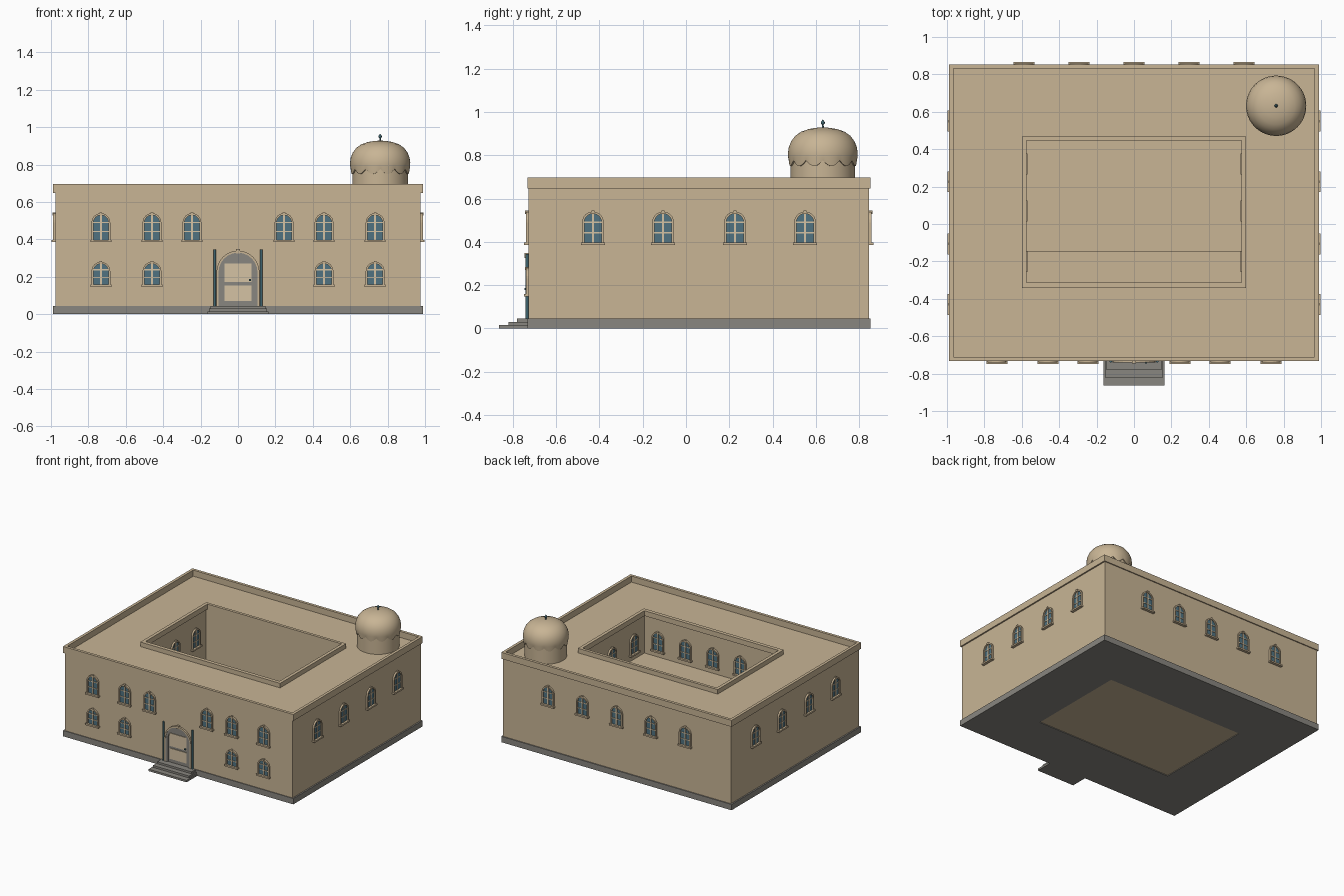
import bpy, bmesh, math
from mathutils import Matrix

cube = bpy.data.objects.get("Cube")
if cube:
    bpy.data.objects.remove(cube, do_unlink=True)


def material(name, rgb):
    m = bpy.data.materials.new(name)
    m.use_nodes = True
    m.diffuse_color = (*rgb, 1)
    m.node_tree.nodes["Principled BSDF"].inputs["Base Color"].default_value = (*rgb, 1)
    return m


SAND = material("sandstone", (0.58, 0.46, 0.30))
STONE = material("grey stone", (0.25, 0.24, 0.215))
GLASS = material("blue glass", (0.08, 0.17, 0.22))
TEAL = material("teal metal", (0.05, 0.13, 0.16))
CREAM = material("cream panel", (0.66, 0.54, 0.37))
MATS = [SAND, STONE, GLASS, TEAL, CREAM]


def add_box(bm, x, y, z, mat):
    """Box from (low, high) pairs."""
    size = Matrix.Diagonal((x[1] - x[0], y[1] - y[0], z[1] - z[0], 1))
    mid = Matrix.Translation((sum(x) / 2, sum(y) / 2, sum(z) / 2))
    made = bmesh.ops.create_cube(bm, size=1, matrix=mid @ size)
    for f in {f for v in made["verts"] for f in v.link_faces}:
        f.material_index = MATS.index(mat)


def arch(width, z0, top, steps=12):
    """Round-headed outline in x and z, starting at lower right."""
    r = width / 2
    pts = [(r, z0)]
    pts += [(r * math.cos(math.pi * i / steps), top - r + r * math.sin(math.pi * i / steps))
            for i in range(steps + 1)]
    return pts + [(-r, z0)]


def add_panel(bm, pts, y0, y1, mat):
    front = [bm.verts.new((x, y0, z)) for x, z in pts]
    back = [bm.verts.new((x, y1, z)) for x, z in pts]
    faces = [bm.faces.new(front), bm.faces.new(back[::-1])]
    for i in range(len(pts)):
        j = (i + 1) % len(pts)
        faces.append(bm.faces.new((front[j], front[i], back[i], back[j])))
    for f in faces:
        f.material_index = MATS.index(mat)


def add_arch_frame(bm, outer, inner, y0, y1, mat):
    """Band between two matching arch outlines, open at the bottom."""
    rows = [[bm.verts.new((x, y, z)) for x, z in pts]
            for pts, y in ((outer, y1), (outer, y0), (inner, y0), (inner, y1))]
    for i in range(len(outer) - 1):
        for a in range(4):
            b = (a + 1) % 4
            f = bm.faces.new((rows[a][i], rows[a][i + 1], rows[b][i + 1], rows[b][i]))
            f.material_index = MATS.index(mat)
    for i in (0, -1):
        f = bm.faces.new([row[i] for row in rows])
        f.material_index = MATS.index(mat)


def to_mesh(bm, name):
    bmesh.ops.recalc_face_normals(bm, faces=bm.faces)
    me = bpy.data.meshes.new(name)
    bm.to_mesh(me)
    bm.free()
    for m in MATS:
        me.materials.append(m)
    return me


def place(name, me, loc=(0, 0, 0), turn=0):
    ob = bpy.data.objects.new(name, me)
    ob.location = loc
    ob.rotation_euler.z = turn
    bpy.context.collection.objects.link(ob)
    return ob


def box(name, x, y, z, mat):
    bm = bmesh.new()
    add_box(bm, x, y, z, mat)
    return place(name, to_mesh(bm, name))


def ring(name, outer, inner, z, mat):
    """Rectangular band; outer and inner are (half width, y low, y high)."""
    bm = bmesh.new()
    loops = []
    for (w, a, b), h in ((outer, z[0]), (outer, z[1]), (inner, z[1]), (inner, z[0])):
        loops.append([bm.verts.new((x, y, h)) for x, y in ((-w, a), (w, a), (w, b), (-w, b))])
    for k in range(4):
        for i in range(4):
            j = (i + 1) % 4
            f = bm.faces.new((loops[k][i], loops[k][j], loops[k - 3][j], loops[k - 3][i]))
            f.material_index = MATS.index(mat)
    return place(name, to_mesh(bm, name))


def smooth(ob):
    bpy.ops.object.select_all(action="DESELECT")
    ob.select_set(True)
    bpy.context.view_layer.objects.active = ob
    bpy.ops.object.shade_smooth_by_angle(angle=math.radians(40))


# Building shell around the courtyard
FRONT, BACK, SIDE = -0.727, 0.845, 0.977
COURT = (0.59, -0.333, 0.452)
WALL_Z = (0.045, 0.65)
ring("plinth", (0.988, -0.733, 0.853), COURT, (0, 0.045), STONE)
box("front_wing", (-SIDE, SIDE), (FRONT, COURT[1]), WALL_Z, SAND)
box("back_wing", (-SIDE, SIDE), (COURT[2], BACK), WALL_Z, SAND)
box("left_wing", (COURT[0], SIDE), COURT[1:], WALL_Z, SAND)
box("right_wing", (-SIDE, -COURT[0]), COURT[1:], WALL_Z, SAND)
ring("parapet", (0.988, -0.733, 0.853), (0.966, -0.711, 0.831), (0.647, 0.697), SAND)
ring("courtyard_curb", (0.6, -0.341, 0.468), (0.575, -0.312, 0.446), (0.645, 0.685), SAND)
box("courtyard_floor", (-0.59, 0.59), COURT[1:], (0.005, 0.04), SAND)
box("courtyard_terrace", (-0.59, 0.59), (COURT[1], -0.145), (0.04, 0.345), SAND)


# Windows, drawn facing -y with the sill at z = 0
def window_mesh(name, height):
    bm = bmesh.new()
    add_panel(bm, arch(0.088, 0.008, height - 0.012), -0.004, 0.002, GLASS)
    add_arch_frame(bm, arch(0.1, 0, height - 0.005), arch(0.08, 0, height - 0.015), -0.013, 0.002, SAND)
    add_box(bm, (-0.056, 0.056), (-0.021, 0.002), (0, 0.012), SAND)
    add_box(bm, (-0.007, 0.007), (-0.016, 0.002), (height - 0.016, height), SAND)
    add_box(bm, (-0.005, 0.005), (-0.009, 0), (0.012, height - 0.015), CREAM)
    for z in (0.36 * height, 0.66 * height):
        add_box(bm, (-0.04, 0.04), (-0.008, 0), (z - 0.003, z + 0.003), CREAM)
    return to_mesh(bm, name)


tall = window_mesh("tall_window", 0.16)
short = window_mesh("short_window", 0.138)
UP, LOW, Q = 0.385, 0.147, math.pi / 2
for s in (-1, 1):
    for x in (0.246, 0.46, 0.733):
        place("front_upper_window", tall, (s * x, FRONT, UP))
    for x in (0.46, 0.733):
        place("front_lower_window", short, (s * x, FRONT, LOW))
    for y in (-0.43, -0.106, 0.226, 0.55):
        place("side_window", tall, (s * SIDE, y, UP), s * Q)
    for y in (-0.2, 0.07, 0.32):
        place("courtyard_side_window", tall, (s * COURT[0], y, UP), -s * Q)
for i in range(-2, 3):
    place("back_window", tall, (i * 0.294, BACK, UP), 2 * Q)
    place("courtyard_front_window", tall, (i * 0.235, COURT[1], UP), 2 * Q)

# Arched door with panels, keystone and handle
bm = bmesh.new()
add_panel(bm, arch(0.2, 0.045, 0.325), -0.004, 0.002, STONE)
add_arch_frame(bm, arch(0.23, 0.045, 0.34), arch(0.208, 0.045, 0.329), -0.014, 0.002, SAND)
add_arch_frame(bm, arch(0.208, 0.045, 0.329), arch(0.17, 0.045, 0.31), -0.01, 0.002, STONE)
add_box(bm, (-0.072, 0.072), (-0.009, 0), (0.172, 0.272), CREAM)
add_box(bm, (-0.072, 0.072), (-0.009, 0), (0.072, 0.155), CREAM)
add_box(bm, (-0.01, 0.01), (-0.018, 0.002), (0.326, 0.348), SAND)
add_box(bm, (0.06, 0.07), (-0.018, 0), (0.178, 0.188), TEAL)
place("front_door", to_mesh(bm, "front_door"), (0, FRONT, 0))


# Posts beside the door
def cylinder(name, radius, z, loc, mat, sides):
    bm = bmesh.new()
    bmesh.ops.create_cone(bm, cap_ends=True, segments=sides, radius1=radius, radius2=radius,
                          depth=z[1] - z[0], matrix=Matrix.Translation((0, 0, sum(z) / 2)))
    for f in bm.faces:
        f.material_index = MATS.index(mat)
    ob = place(name, to_mesh(bm, name), (*loc, 0))
    smooth(ob)
    return ob


for s in (-1, 1):
    cylinder("door_post", 0.007, (0.045, 0.345), (s * 0.125, FRONT - 0.007), TEAL, 12)

# Entrance steps
for i, y in enumerate((-0.863, -0.82, -0.78)):
    w = 0.163 - i * 0.008
    box("entrance_step", (-w, w), (y, -0.72), (i * 0.015, i * 0.015 + 0.015), STONE)

# Corner dome with scalloped rim and finial
DOME = (0.76, 0.632)
cylinder("dome_drum", 0.149, (0.64, 0.79), DOME, SAND, 48)


def lathe(name, profile, sides, mat, lobes=0):
    """Spin (radius, z) points; the first two rings dip into lobes."""
    bm = bmesh.new()
    rings = []
    for k, (r, z) in enumerate(profile):
        row = []
        for i in range(sides):
            a = 2 * math.pi * i / sides
            dip = 0.026 * abs(math.sin(lobes * a / 2)) if k < 2 else 0
            row.append(bm.verts.new((r * math.cos(a), r * math.sin(a), z - dip)))
        rings.append(row)
    for low, high in zip(rings, rings[1:]):
        for i in range(sides):
            j = (i + 1) % sides
            bm.faces.new((low[i], low[j], high[j], high[i]))
    bm.faces.new(rings[-1])
    for f in bm.faces:
        f.material_index = MATS.index(mat)
    ob = place(name, to_mesh(bm, name), (*DOME, 0))
    smooth(ob)


lathe("dome", [(0.147, 0.776), (0.156, 0.776), (0.16, 0.79), (0.161, 0.81), (0.157, 0.838),
               (0.146, 0.865), (0.127, 0.89), (0.1, 0.909), (0.065, 0.921), (0.03, 0.927),
               (0.004, 0.928)], 96, SAND, 12)
lathe("finial", [(0.005, 0.92), (0.004, 0.941), (0.009, 0.947), (0.009, 0.953), (0.001, 0.965)],
      12, TEAL)
